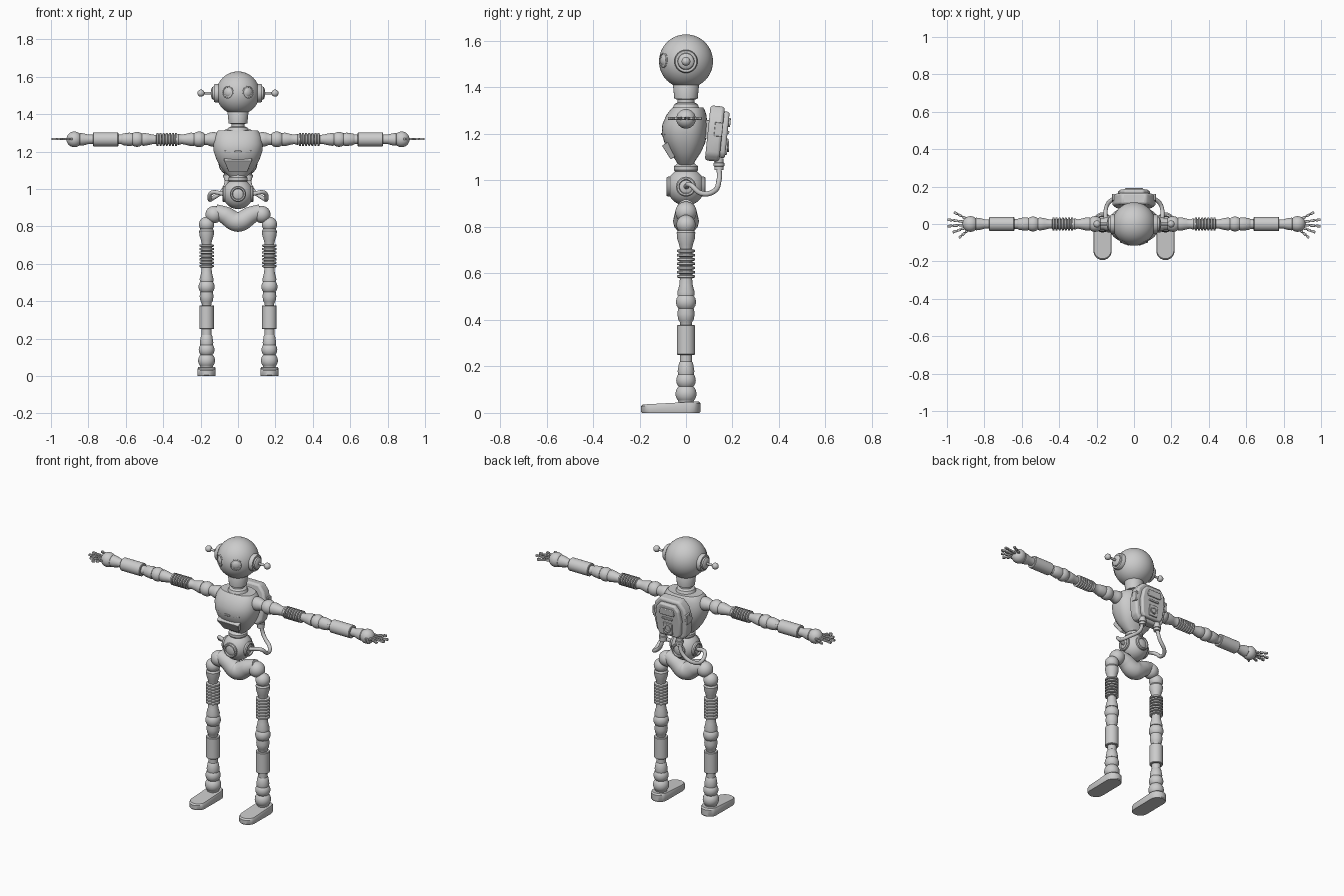
import bpy, bmesh
from math import sin, cos, pi, radians, copysign
from mathutils import Vector, Matrix

if "Cube" in bpy.data.objects:
    bpy.data.objects.remove(bpy.data.objects["Cube"])


def finish(name, bm, mat=Matrix(), bevel=0):
    bmesh.ops.remove_doubles(bm, verts=bm.verts, dist=1e-5)
    bmesh.ops.recalc_face_normals(bm, faces=bm.faces)
    me = bpy.data.meshes.new(name)
    bm.to_mesh(me)
    bm.free()
    ob = bpy.data.objects.new(name, me)
    bpy.context.collection.objects.link(ob)
    ob.matrix_world = mat
    bpy.ops.object.select_all(action='DESELECT')
    ob.select_set(True)
    bpy.context.view_layer.objects.active = ob
    bpy.ops.object.shade_smooth_by_angle(angle=radians(35))
    if bevel:
        m = ob.modifiers.new("bevel", 'BEVEL')
        m.width, m.segments = bevel, 3
    return ob


def loft(name, rings, mat=Matrix(), bevel=0):
    bm = bmesh.new()
    loops = [[bm.verts.new(p) for p in r] for r in rings]
    n = len(loops[0])
    for a, b in zip(loops, loops[1:]):
        for i in range(n):
            bm.faces.new((a[i], a[(i + 1) % n], b[(i + 1) % n], b[i]))
    bm.faces.new(loops[0])
    bm.faces.new(loops[-1])
    return finish(name, bm, mat, bevel)


def lathe(name, prof, origin=(0, 0, 0), d=(0, 0, 1), n=32):
    """Turn (radius, distance) points around direction d."""
    rot = Vector((0, 0, 1)).rotation_difference(Vector(d)).to_matrix().to_4x4()
    rings = [[(max(r, 1e-4) * cos(2 * pi * i / n), max(r, 1e-4) * sin(2 * pi * i / n), t)
              for i in range(n)] for r, t in prof]
    return loft(name, rings, Matrix.Translation(origin) @ rot)


def ball(r, c, a0=0, a1=180, n=16):
    angs = [radians(a0 + (a1 - a0) * i / n) for i in range(n + 1)]
    return [(r * sin(a), c - r * cos(a)) for a in angs]


def ridges(r0, r1, t0, t1, n):
    p = (t1 - t0) / n
    return [(r, t0 + (i + f) * p) for i in range(n)
            for r, f in ((r0, 0), (r0, .15), (r1, .3), (r1, .8), (r0, .95))]


def plate(name, outline, depth, mat, bevel=.004):
    """Extrude an (x, z) outline along y."""
    return loft(name, [[(x, y, z) for x, z in outline] for y in (-depth / 2, depth / 2)], mat, bevel)


def box(name, loc, size, rot=Matrix(), bevel=.003):
    x, z = size[0] / 2, size[2] / 2
    return plate(name, [(-x, -z), (x, -z), (x, z), (-x, z)], size[1],
                 Matrix.Translation(loc) @ rot, bevel)


def tube(name, pts, radii):
    cu = bpy.data.curves.new(name, 'CURVE')
    cu.dimensions, cu.bevel_depth, cu.bevel_resolution = '3D', 1, 5
    cu.use_fill_caps = True
    sp = cu.splines.new('BEZIER')
    sp.bezier_points.add(len(pts) - 1)
    for b, p, r in zip(sp.bezier_points, pts, radii):
        b.co, b.radius = p, r
        b.handle_left_type = b.handle_right_type = 'AUTO'
    ob = bpy.data.objects.new(name, cu)
    bpy.context.collection.objects.link(ob)


# Head, neck and collar
HC = Vector((0, 0, 1.512))
lathe("head", ball(.116, 0, n=32), HC, n=48)
lathe("neck", [(.045, 1.43), (.056, 1.41), (.05, 1.35), (.036, 1.348), (.036, 1.335),
               (.05, 1.328), (.062, 1.30)])
for s in (-1, 1):
    lathe("eye", [(.034, .1), (.034, .112), (.031, .1155), (.027, .1155), (.026, .111)]
          + [(.024, .111), (.018, .1165), (.009, .1195), (0, .12)], HC, Vector((s * .056, -.1, .005)))
    lathe("ear_disc", [(.05, .1), (.05, .122), (.046, .128), (.036, .128), (.034, .136),
                       (.026, .142), (.012, .144)], HC, (s, 0, 0))
    lathe("antenna", [(.007, .14)] + ball(.019, .198, 22, 180), HC, (s, 0, 0))

# Torso: rounded cross-sections (z, half width, front, back)
sections = [(1.062, .04, -.03, .03), (1.085, .068, -.044, .04), (1.12, .096, -.068, .064),
            (1.16, .116, -.092, .082), (1.20, .13, -.104, .09), (1.24, .134, -.102, .092),
            (1.28, .126, -.085, .088), (1.305, .112, -.066, .08), (1.313, .104, -.058, .074)]


def sq(v):
    return copysign(abs(v) ** .85, v)


def section(z, hx, yf, yb, grow=0):
    out = []
    for i in range(48):
        a = 2 * pi * i / 48
        out.append(((hx + grow) * sq(cos(a)), (yb + grow if sin(a) > 0 else grow - yf) * sq(sin(a)), z))
    return out


loft("torso", [section(*s) for s in sections])
# Belly panel and chest slots
tilt = Matrix.Rotation(radians(32), 4, 'X')
plate("belly_panel", [(-.075, .035), (.075, .035), (.05, -.035), (-.05, -.035)], .03,
      Matrix.Translation((0, -.072, 1.128)) @ tilt)
for x in (-.055, 0, .055):
    box("chest_slot", (x, -.103 + abs(x) * .2, 1.2), (.035, .01, .01),
        Matrix.Rotation(x * 4, 4, 'Z'), .002)

# Waist ball with ports
WC = (0, 0, .973)
lathe("waist_ball", ball(.081, 0, n=24), WC, n=40)
lathe("waist_stem", [(.04, 1.03), (.052, 1.045), (.052, 1.06), (.035, 1.075)])
for d in ((1, 0, 0), (-1, 0, 0), (0, -1, 0), (0, 1, 0)):
    lathe("waist_port", [(.043, .06), (.043, .078), (.038, .084), (.031, .084), (.028, .076)], WC, d)

# Pelvis and hip joints
tube("pelvis", [(-.125, 0, .885), (-.07, 0, .86), (0, 0, .825), (.07, 0, .86), (.125, 0, .885)],
     (.036, .048, .056, .048, .036))

for s in (-1, 1):
    side = "left_" if s > 0 else "right_"
    lathe(side + "hip", ball(.046, 0, 25, 155), (s * .128, 0, .863), (s, 0, -.7))
    # Leg
    leg = {
        "hip_ball": ball(.041, .81),
        "thigh_cup": [(.024, .70), (.03, .725), (.038, .75), (.04, .775), (.034, .785)],
        "thigh_spring": ridges(.028, .039, .577, .705, 7),
        "knee_cup": [(.036, .505), (.037, .52), (.029, .55), (.026, .58)],
        "knee_ball": ball(.043, .477),
        "shin_cup": [(.024, .37), (.026, .39), (.033, .40), (.037, .425), (.034, .45)],
        "shin": [(.036, .25), (.039, .253), (.039, .375), (.036, .378)],
        "ankle_cup": [(.034, .165), (.036, .18), (.03, .215), (.026, .22), (.026, .255)],
        "ankle_ball": ball(.042, .14),
        "ankle": [(.03, .04), (.034, .05)] + ball(.045, .082, 50, 150),
    }
    for k, p in leg.items():
        lathe(side + k, p, (s * .168, 0, 0))
    # Foot: rounded sole, sloping down to the toe
    outline = [(.049 * cos(radians(a)), (.01 if a < 180 else -.145) + .05 * sin(radians(a)))
               for a in list(range(0, 180, 15)) + list(range(180, 360, 15))]
    loft(side + "foot", [[(x * k, (y + .07) * k - .068, z + (m * (y + .2) * .05))
                          for x, y in outline]
                         for k, z, m in ((.97, 0, 0), (1, .005, 0), (1, .028, 1), (.94, .036, 1))],
         Matrix.Translation((s * .168, 0, 0)))
    # Arm
    arm = {
        "shoulder_socket": [(.036, .115), (.04, .13), (.036, .15), (.03, .165), (.03, .19)],
        "shoulder_ball": ball(.042, .208),
        "upper_arm_cup": [(.034, .235), (.036, .25), (.029, .28), (.025, .30), (.03, .318), (.025, .33)],
        "upper_arm_spring": ridges(.026, .035, .322, .438, 7),
        "elbow_cup": [(.024, .435), (.025, .455), (.031, .48), (.035, .505), (.032, .512)],
        "elbow_ball": ball(.04, .54),
        "forearm_cup": [(.033, .565), (.036, .58), (.031, .615), (.026, .622), (.026, .645)],
        "forearm": [(.035, .64), (.038, .643), (.038, .772), (.035, .775)],
        "wrist_cup": [(.025, .77), (.025, .80), (.032, .825), (.034, .845), (.03, .85)],
        "wrist_ball": ball(.042, .875),
    }
    for k, p in arm.items():
        lathe(side + k, p, (0, 0, 1.265), (s, 0, 0))
    # Jointed fingers fanning out from the wrist: (root, tip)
    for (x0, y0), (x1, y1) in (((.885, -.03), (.938, -.076)), ((.9, -.02), (.972, -.045)),
                               ((.91, -.005), (1.0, -.012)), ((.91, .012), (1.0, .024)),
                               ((.895, .028), (.965, .064))):
        a, b = Vector((s * x0, y0, 1.267)), Vector((s * x1, y1, 1.267))
        d = b - a
        rot = Vector((1, 0, 0)).rotation_difference(d).to_matrix().to_4x4()
        for i in range(3):
            box(side + "finger", a + d * (i + .5) / 3, (d.length / 3 - .005, .014, .013), rot, .003)
        lathe(side + "finger_pin", [(.004, 0), (.004, d.length - .005)], a, d, 8)
    # Hose from backpack to waist
    tube(side + "hose", [(s * .055, .142, 1.06), (s * .075, .142, 1.0), (s * .135, .115, .95),
                         (s * .152, .065, .945), (s * .14, .02, .98), (s * .075, 0, .973)], [.011] * 6)
    lathe(side + "hose_collar", [(.02, 0), (.02, .015), (.024, .017), (.024, .03), (.019, .032),
                                 (.019, .05)], (s * .055, .142, 1.045))

# Backpack, leaning slightly back
BP = Matrix.Translation((0, .13, 1.2)) @ Matrix.Rotation(radians(-6), 4, 'X')


def at(x, y, z):
    return BP @ Matrix.Translation((x, y, z))


def mirrored(half):
    return half + [(-x, z) for x, z in reversed(half)]


plate("backpack", mirrored([(.075, -.118), (.1, -.09), (.115, .01), (.1, .08), (.065, .12)]),
      .062, at(0, -.006, 0), .012)
plate("backpack_cover", mirrored([(.06, -.1), (.075, -.08), (.085, .01), (.075, .07), (.05, .1)]),
      .03, at(0, .033, 0), .009)
plate("backpack_vent", mirrored([(.045, .035), (.05, .045), (.042, .075)]), .012, at(0, .05, 0))
box("backpack_slot", (0, 0, 0), (.07, .012, .012)).matrix_world = at(0, .049, .012)
box("backpack_valve_base", (0, 0, 0), (.06, .014, .07)).matrix_world = at(0, .048, -.05)
lathe("backpack_valve", [(.022, 0), (.022, .01), (.016, .01), (.013, .004)],
      at(0, .05, -.05).translation, (0, 1, 0))
for s in (-1, 1):
    box("backpack_side_clip", (0, 0, 0), (.014, .035, .06)).matrix_world = at(s * .11, .008, .02)
box("backpack_mount", (0, .095, 1.22), (.1, .04, .08))
